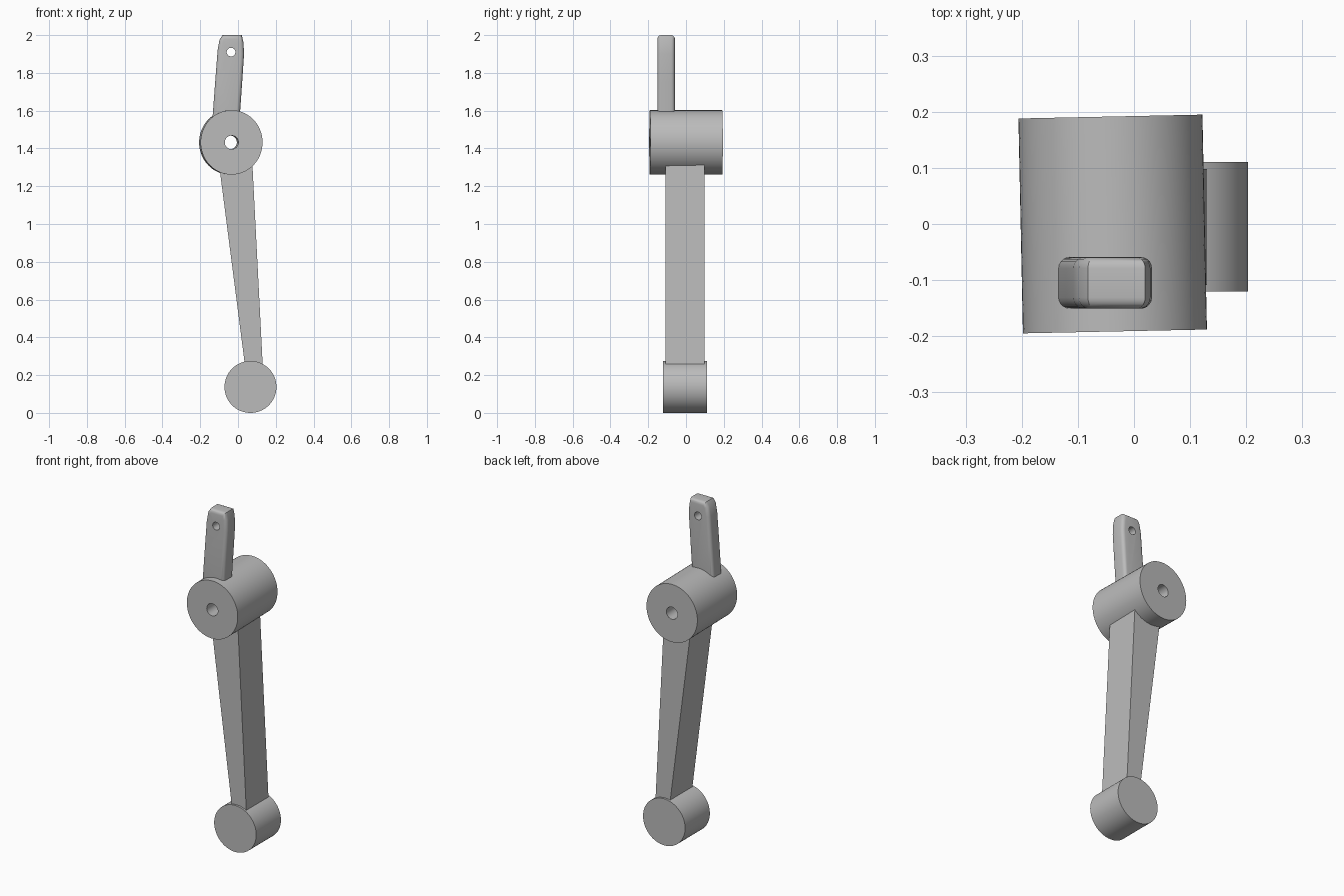
import bpy, bmesh, math
from mathutils import Matrix, Vector

cube = bpy.data.objects.get("Cube")
if cube:
    bpy.data.objects.remove(cube, do_unlink=True)

grey = bpy.data.materials.new("plain grey")
grey.use_nodes = True
COLOUR = (0.5, 0.5, 0.5, 1)
grey.diffuse_color = COLOUR
grey.node_tree.nodes["Principled BSDF"].inputs["Base Color"].default_value = COLOUR


def finish(name, bm):
    bmesh.ops.recalc_face_normals(bm, faces=bm.faces)
    mesh = bpy.data.meshes.new(name)
    bm.to_mesh(mesh)
    bm.free()
    mesh.materials.append(grey)
    obj = bpy.data.objects.new(name, mesh)
    bpy.context.collection.objects.link(obj)
    return obj


def activate(obj):
    bpy.ops.object.select_all(action='DESELECT')
    obj.select_set(True)
    bpy.context.view_layer.objects.active = obj


def smooth(obj):
    activate(obj)
    bpy.ops.object.shade_smooth_by_angle(angle=math.radians(35))


def cylinder(name, centre, radius, length, sides=72, turn=0.0, stretch=1.0):
    """Cylinder lying along y, turned a little about z."""
    bm = bmesh.new()
    bmesh.ops.create_cone(bm, cap_ends=True, segments=sides, radius1=radius,
                          radius2=radius, depth=length)
    bm.transform(Matrix.Translation(centre) @ Matrix.Rotation(turn, 4, 'Z')
                 @ Matrix.Diagonal((1, 1, stretch, 1))
                 @ Matrix.Rotation(math.pi / 2, 4, 'X'))
    return finish(name, bm)


def slab(name, outline, y0, y1, bevel=0.0):
    """Outline in x and z, extruded along y, with optional rounded rims."""
    bm = bmesh.new()
    face = bm.faces.new([bm.verts.new((x, y0, z)) for x, z in outline])
    new = bmesh.ops.extrude_face_region(bm, geom=[face])["geom"]
    bmesh.ops.translate(bm, vec=(0, y1 - y0, 0),
                        verts=[v for v in new if isinstance(v, bmesh.types.BMVert)])
    if bevel:
        rims = [e for e in bm.edges
                if abs(e.verts[0].co.y - e.verts[1].co.y) < 1e-5]
        bmesh.ops.bevel(bm, geom=rims, offset=bevel, segments=5,
                        profile=0.5, affect='EDGES', clamp_overlap=True)
    return finish(name, bm)


def drill(obj, centre, radius, turn=0.0):
    cutter = cylinder("hole_cutter", centre, radius, 1.0, 32, turn)
    cutter.hide_render = True
    mod = obj.modifiers.new("hole", 'BOOLEAN')
    mod.operation, mod.solver, mod.object = 'DIFFERENCE', 'EXACT', cutter
    activate(obj)
    bpy.ops.object.modifier_apply(modifier=mod.name)
    bpy.data.objects.remove(cutter, do_unlink=True)


# Pivot hub with a through hole, slightly turned
TURN = 0.021
hub_centre = Vector((-0.038, 0, 1.432))
hub = cylinder("pivot_hub", hub_centre, 0.164, 0.383, turn=TURN, stretch=1.04)
drill(hub, hub_centre, 0.036, TURN)
smooth(hub)

# Round foot at the lower end
foot = cylinder("round_foot", (0.066, -0.005, 0.1375), 0.1375, 0.231)
smooth(foot)

# Tapered arm between hub and foot
slab("tapered_arm", [(0.05, 0.15), (0.136, 0.15), (0.074, 1.36), (-0.106, 1.36)],
     -0.109, 0.098)

# Upright lever tab with rounded rims and a small hole
tab = slab("lever_tab", [(-0.138, 1.52), (0.006, 1.52), (0.022, 1.75),
                         (0.032, 1.9), (0.029, 1.96), (0.02, 2.0),
                         (-0.082, 2.0), (-0.098, 1.975), (-0.108, 1.92),
                         (-0.121, 1.75)], -0.151, -0.059, 0.02)
drill(tab, (-0.037, -0.1, 1.91), 0.023)
smooth(tab)
